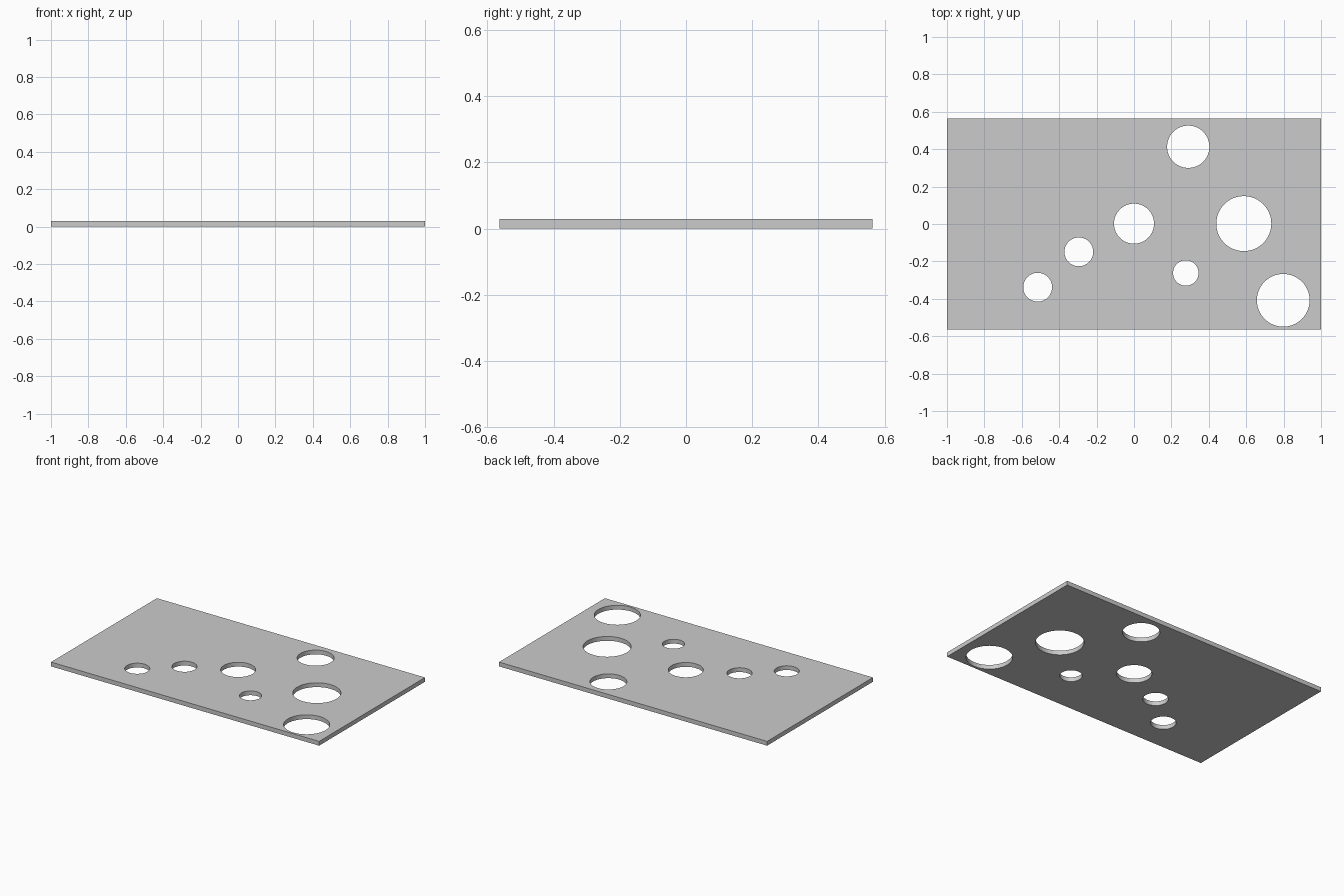
import bpy, bmesh
from mathutils import Matrix

if "Cube" in bpy.data.objects:
    bpy.data.objects.remove(bpy.data.objects["Cube"])

HALF_X, HALF_Y, THICK = 1.0, 0.564, 0.029
# x, y, radius of each round hole
HOLES = [(0.29, 0.413, 0.113), (0.0, 0.002, 0.107), (0.587, 0.002, 0.147),
         (-0.295, -0.149, 0.077), (-0.515, -0.338, 0.077),
         (0.277, -0.262, 0.068), (0.798, -0.408, 0.141)]


def make_object(name, bm):
    mesh = bpy.data.meshes.new(name)
    bm.to_mesh(mesh)
    bm.free()
    obj = bpy.data.objects.new(name, mesh)
    bpy.context.collection.objects.link(obj)
    return obj


# Flat rectangular plate
bm = bmesh.new()
bmesh.ops.create_cube(bm, size=1, matrix=Matrix.Translation((0, 0, THICK / 2))
                      @ Matrix.Diagonal((2 * HALF_X, 2 * HALF_Y, THICK, 1)))
plate = make_object("plate", bm)

# Cylinders that cut the holes
bm = bmesh.new()
for x, y, r in HOLES:
    bmesh.ops.create_cone(bm, cap_ends=True, segments=64, radius1=r, radius2=r,
                          depth=0.2, matrix=Matrix.Translation((x, y, THICK / 2)))
cutter = make_object("hole_cutter", bm)
cutter.hide_render = True

# Cut the holes, then remove the helper
cut = plate.modifiers.new("holes", 'BOOLEAN')
cut.operation = 'DIFFERENCE'
cut.solver = 'EXACT'
cut.object = cutter
bpy.context.view_layer.objects.active = plate
plate.select_set(True)
bpy.ops.object.modifier_apply(modifier=cut.name)
bpy.data.objects.remove(cutter)

# Smooth hole walls, sharp rims
bpy.ops.object.shade_smooth_by_angle()
